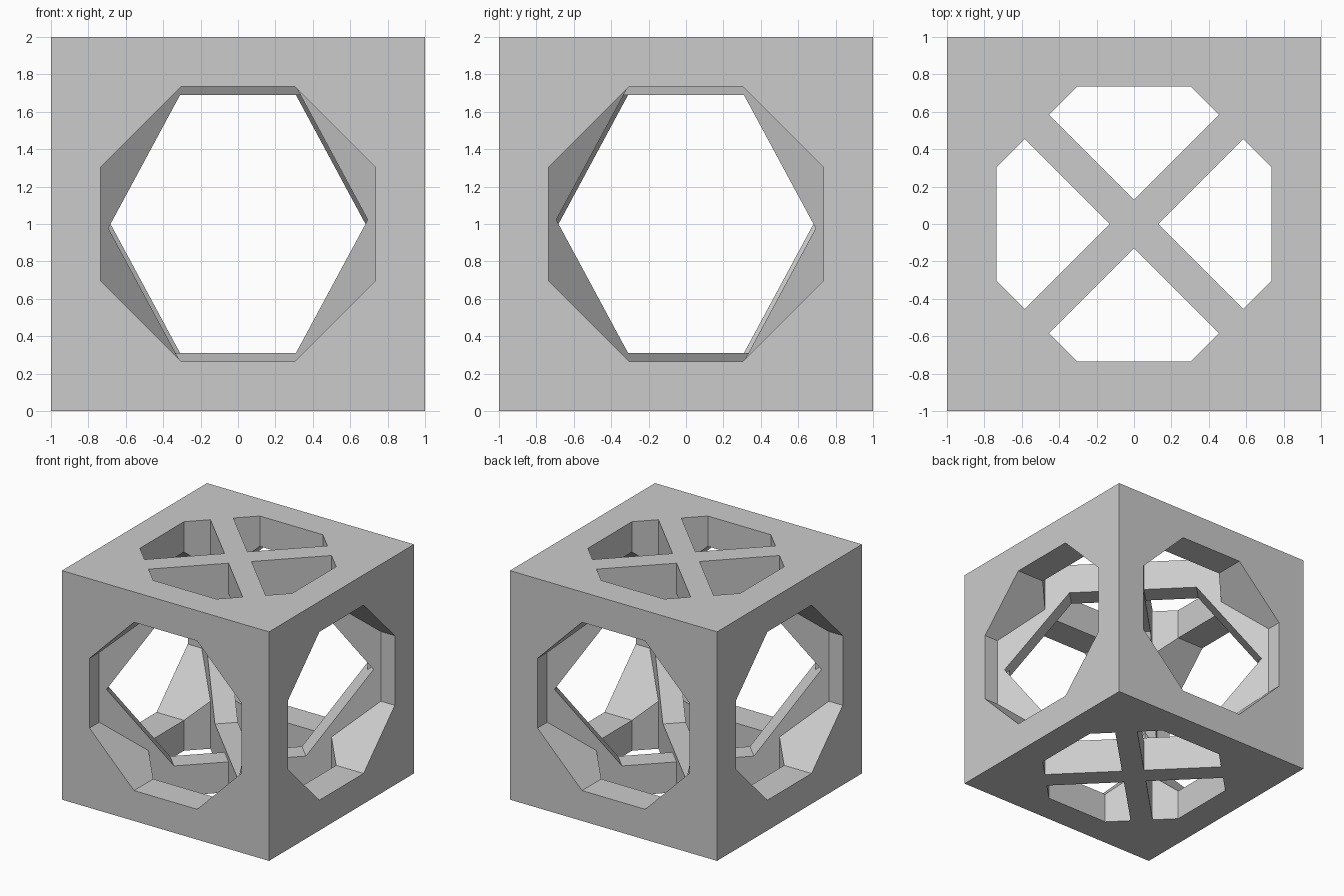
import bpy, bmesh, math
from mathutils import Matrix, Vector

cube = bpy.data.objects.get("Cube")
if cube:
    bpy.data.objects.remove(cube, do_unlink=True)

grey = bpy.data.materials.new("light grey")
grey.use_nodes = True
grey.diffuse_color = (0.6, 0.6, 0.6, 1)
grey.node_tree.nodes["Principled BSDF"].inputs["Base Color"].default_value = (0.6, 0.6, 0.6, 1)

CENTRE = Matrix.Translation((0, 0, 1))
APOTHEM = 0.735          # octagonal openings
THICK = 0.184            # diagonal plates


def add_object(name, bm, matrix):
    bmesh.ops.recalc_face_normals(bm, faces=bm.faces)
    bm.transform(matrix)
    mesh = bpy.data.meshes.new(name)
    bm.to_mesh(mesh)
    bm.free()
    mesh.materials.append(grey)
    obj = bpy.data.objects.new(name, mesh)
    bpy.context.collection.objects.link(obj)
    return obj


def box(name, size, matrix):
    bm = bmesh.new()
    bmesh.ops.create_cube(bm, size=1, matrix=Matrix.Diagonal((*size, 1)))
    return add_object(name, bm, matrix)


def prism(name, outline, depth, matrix):
    """Extrude a 2D outline along local z, centred on the origin."""
    bm = bmesh.new()
    face = bm.faces.new([bm.verts.new((u, v, -depth / 2)) for u, v in outline])
    ext = bmesh.ops.extrude_face_region(bm, geom=[face])["geom"]
    bmesh.ops.translate(bm, vec=(0, 0, depth),
                        verts=[e for e in ext if isinstance(e, bmesh.types.BMVert)])
    return add_object(name, bm, matrix)


def combine(target, tool, operation):
    """Apply an exact boolean, then drop the tool object."""
    mod = target.modifiers.new(operation, 'BOOLEAN')
    mod.operation, mod.object, mod.solver = operation, tool, 'EXACT'
    graph = bpy.context.evaluated_depsgraph_get()
    graph.update()
    result = bpy.data.meshes.new_from_object(target.evaluated_get(graph))
    target.modifiers.clear()
    target.data = result
    bpy.data.objects.remove(tool, do_unlink=True)


# Cube frame with an octagonal opening along each axis
frame = box("cube_frame", (2, 2, 2), CENTRE)
radius = APOTHEM / math.cos(math.pi / 8)
octagon = [(radius * math.cos(a), radius * math.sin(a))
           for a in (math.pi / 8 + i * math.pi / 4 for i in range(8))]
for axis in (Vector((1, 0, 0)), Vector((0, 1, 0)), Vector((0, 0, 1))):
    turn = axis.to_track_quat('Z', 'Y').to_matrix().to_4x4()
    combine(frame, prism("octagon_cutter", octagon, 3, CENTRE @ turn), 'DIFFERENCE')

# Two crossed diagonal plates with hexagonal windows, one shifted down, one up
reach, half_top, low, high = 1.073, 0.53, -APOTHEM, 0.69
middle = (low + high) / 2
hexagon = [(-reach, middle), (-half_top, low), (half_top, low),
           (reach, middle), (half_top, high), (-half_top, high)]
length = 2 * (math.sqrt(2) - THICK / 2) - 0.02
upright = Matrix.Rotation(math.pi / 2, 4, 'X')
windows = []
for flip, angle in ((1, math.pi / 4), (-1, -math.pi / 4)):
    turn = CENTRE @ Matrix.Rotation(angle, 4, 'Z')
    plate = box("diagonal_plate", (length, THICK, 2), turn)
    outline = [(u, v * flip) for u, v in hexagon]
    # The window also opens the part of the other plate that crosses it
    windows.append((plate, outline, turn @ upright))

for plate, outline, matrix in windows:
    combine(plate, prism("hexagon_cutter", outline, THICK * 2, matrix), 'DIFFERENCE')
    combine(frame, plate, 'UNION')
